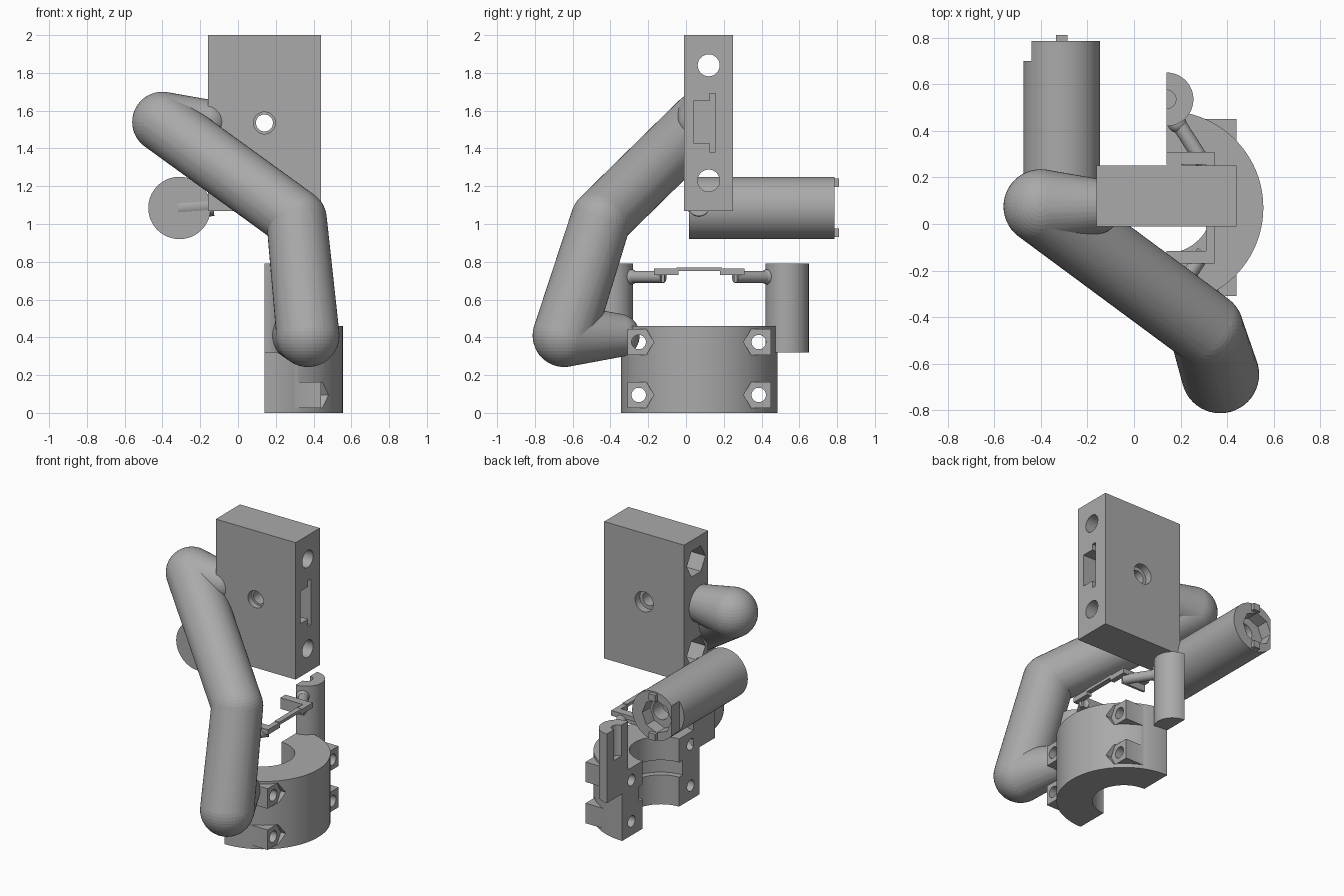
import bpy, bmesh, math
from mathutils import Vector, Matrix

if "Cube" in bpy.data.objects:
    bpy.data.objects.remove(bpy.data.objects["Cube"])

GREY = bpy.data.materials.new("plain grey")
GREY.diffuse_color = (0.4, 0.4, 0.4, 1)
GREY.use_nodes = True
GREY.node_tree.nodes["Principled BSDF"].inputs["Base Color"].default_value = GREY.diffuse_color


def make(name, bm):
    """Turn a bmesh into an object."""
    bmesh.ops.recalc_face_normals(bm, faces=bm.faces[:])
    me = bpy.data.meshes.new(name)
    bm.to_mesh(me)
    bm.free()
    me.materials.append(GREY)
    ob = bpy.data.objects.new(name, me)
    bpy.context.collection.objects.link(ob)
    return ob


def box(name, lo, hi):
    bm = bmesh.new()
    bmesh.ops.create_cube(bm, size=1)
    lo, hi = Vector(lo), Vector(hi)
    for v in bm.verts:
        v.co = (lo + hi) / 2 + Vector(a * b for a, b in zip(v.co, hi - lo))
    return make(name, bm)


def rod(name, a, b, r, sides=48):
    """Cylinder or prism running from a to b."""
    a, b = Vector(a), Vector(b)
    d = b - a
    m = Matrix.Translation((a + b) / 2) @ d.to_track_quat('Z', 'Y').to_matrix().to_4x4()
    bm = bmesh.new()
    bmesh.ops.create_cone(bm, cap_ends=True, segments=sides, radius1=r, radius2=r,
                          depth=d.length, matrix=m)
    return make(name, bm)


def hex_x(name, x0, x1, y, z, r):
    """Hexagonal prism along x with points towards +y and -y."""
    bm = bmesh.new()
    pts = [(y + r * math.cos(i * math.pi / 3), z + r * math.sin(i * math.pi / 3)) for i in range(6)]
    f = bm.faces.new([bm.verts.new((x0, *p)) for p in pts])
    res = bmesh.ops.extrude_face_region(bm, geom=[f])
    bmesh.ops.translate(bm, vec=(x1 - x0, 0, 0),
                        verts=[g for g in res["geom"] if isinstance(g, bmesh.types.BMVert)])
    return make(name, bm)


def capsule(name, a, ra, b, rb):
    """Hull around two balls, giving a tapered limb with round ends."""
    bm = bmesh.new()
    for p, r in ((a, ra), (b, rb)):
        bmesh.ops.create_uvsphere(bm, u_segments=48, v_segments=24, radius=r,
                                  matrix=Matrix.Translation(p))
    res = bmesh.ops.convex_hull(bm, input=bm.verts[:])
    inner = {g for g in res["geom_interior"] if isinstance(g, bmesh.types.BMVert)}
    bmesh.ops.delete(bm, geom=list(inner), context='VERTS')
    return make(name, bm)


def boolean(ob, others, op='DIFFERENCE'):
    for c in others:
        c.hide_render = True
        m = ob.modifiers.new("cut", 'BOOLEAN')
        m.operation, m.object, m.solver = op, c, 'EXACT'
    dg = bpy.context.evaluated_depsgraph_get()
    dg.update()
    me = bpy.data.meshes.new_from_object(ob.evaluated_get(dg))
    ob.modifiers.clear()
    ob.data = me
    me.materials.clear()
    me.materials.append(GREY)
    for c in others:
        bpy.data.objects.remove(c)
    return ob


# Mounting block with cross holes, nut sockets and a side slot
block = box("mounting_block", (-.16, -.01, 1.07), (.44, .25, 2))
cuts = [rod("c", (.14, -.1, 1.535), (.14, .4, 1.535), .045),
        rod("c", (.14, -.1, 1.535), (.14, .03, 1.535), .058),
        rod("c", (.14, .2, 1.535), (.14, .4, 1.535), .068),
        box("c", (.2, .04, 1.43), (.5, .135, 1.65)),
        box("c", (.2, .125, 1.38), (.5, .155, 1.69))]
for z in (1.84, 1.23):
    cuts.append(rod("c", (-.3, .12, z), (.6, .12, z), .058))
    cuts.append(hex_x("c", -.3, -.05, .12, z, .1))
boolean(block, cuts)

# Bent arm made of round-ended limbs
path = [((-.17, .075, 1.54), .12), ((-.4, .075, 1.54), .16), ((.31, -.45, 1.025), .16),
        ((.37, -.645, .41), .167), ((.28, -.36, .41), .115)]
for name, (a, ra), (b, rb) in zip(("arm_top_end", "upper_arm", "lower_arm", "arm_bottom_end"),
                                  path, path[1:]):
    capsule(name, a, ra, b, rb)

# Half ring clamp with bolt bosses, grooved bore and nut pockets
CX, CY = .14, .07
clamp = rod("half_clamp", (CX, CY, 0), (CX, CY, .46), .415, 96)
bolts = [(y, z) for y in (-.25, .385) for z in (.095, .375)]
bosses = []
for y, z in bolts:
    y0, y1 = (-.31, -.18) if y < 0 else (.32, .45)
    bosses.append(box("b", (.16, y0, z - .068), (.44, y1, z + .068)))
boolean(clamp, bosses, 'UNION')
cuts = [rod("c", (CX, CY, -.1), (CX, CY, .6), .195, 64),
        rod("c", (CX, CY, .2), (CX, CY, .3), .235, 64),
        box("c", (-.6, -.6, -.1), (CX, .8, .6))]
for y, z in bolts:
    cuts.append(rod("c", (0, y, z), (.7, y, z), .038, 32))
    cuts.append(hex_x("c", .44, .7, y, z, .08))
boolean(clamp, cuts)

# Mirrored posts, link rods and bracket ends
for side, s in (("back", 1), ("front", -1)):
    def Y(d):
        return CY + s * d
    post = rod(side + "_post", (CX, Y(.465), .32), (CX, Y(.465), .79), .115)
    boolean(post, [box("c", (-.2, Y(.465) - .2, .2), (CX, Y(.465) + .2, .9)),
                   rod("c", (CX, Y(.465), .58), (CX, Y(.465), .9), .04, 32)])
    rod(side + "_link_rod", (.175, Y(.385), .72), (.3, Y(.19), .72), .032, 32)
    capsule(side + "_link_ball", (.18, Y(.37), .72), .04, (.185, Y(.362), .72), .04)
    ys = sorted((Y(.185), Y(.24)))
    box(side + "_bracket_leg", (CX, ys[0], .735), (.345, ys[1], .765))
    ys = sorted((Y(.185), Y(.2)))
    box(side + "_bracket_lip", (CX, ys[0], .69), (.315, ys[1], .74))
    ys = sorted((Y(.11), Y(.24)))
    box(side + "_bracket_corner", (.31, ys[0], .73), (.345, ys[1], .765))
box("bracket_bridge", (.31, -.05, .75), (.345, .19, .77))

# Horizontal barrel with an open, notched end and locking tabs
BX, BZ = -.31, 1.085
barrel = rod("barrel", (BX, .015, BZ), (BX, .785, BZ), .165, 64)
boolean(barrel, [rod("c", (BX - .02, .7, BZ), (BX - .02, .9, BZ), .11, 8),
                 rod("c", (BX + .01, .6, BZ), (BX + .01, .9, BZ), .06),
                 box("c", (-.6, .7, .8), (-.44, .9, 1.4))])
for name, z0, z1 in (("upper_tab", 1.195, 1.24), ("lower_tab", .93, .975)):
    box("barrel_" + name, (-.335, .7, z0), (-.285, .81, z1))
rod("barrel_pin", (-.318, .068, 1.085), (-.13, .068, 1.1), .058)

# Smooth curved faces, keep edges sharp
for ob in bpy.context.scene.objects:
    ob.data.shade_smooth()
    ob.data.set_sharp_from_angle(angle=math.radians(30))
